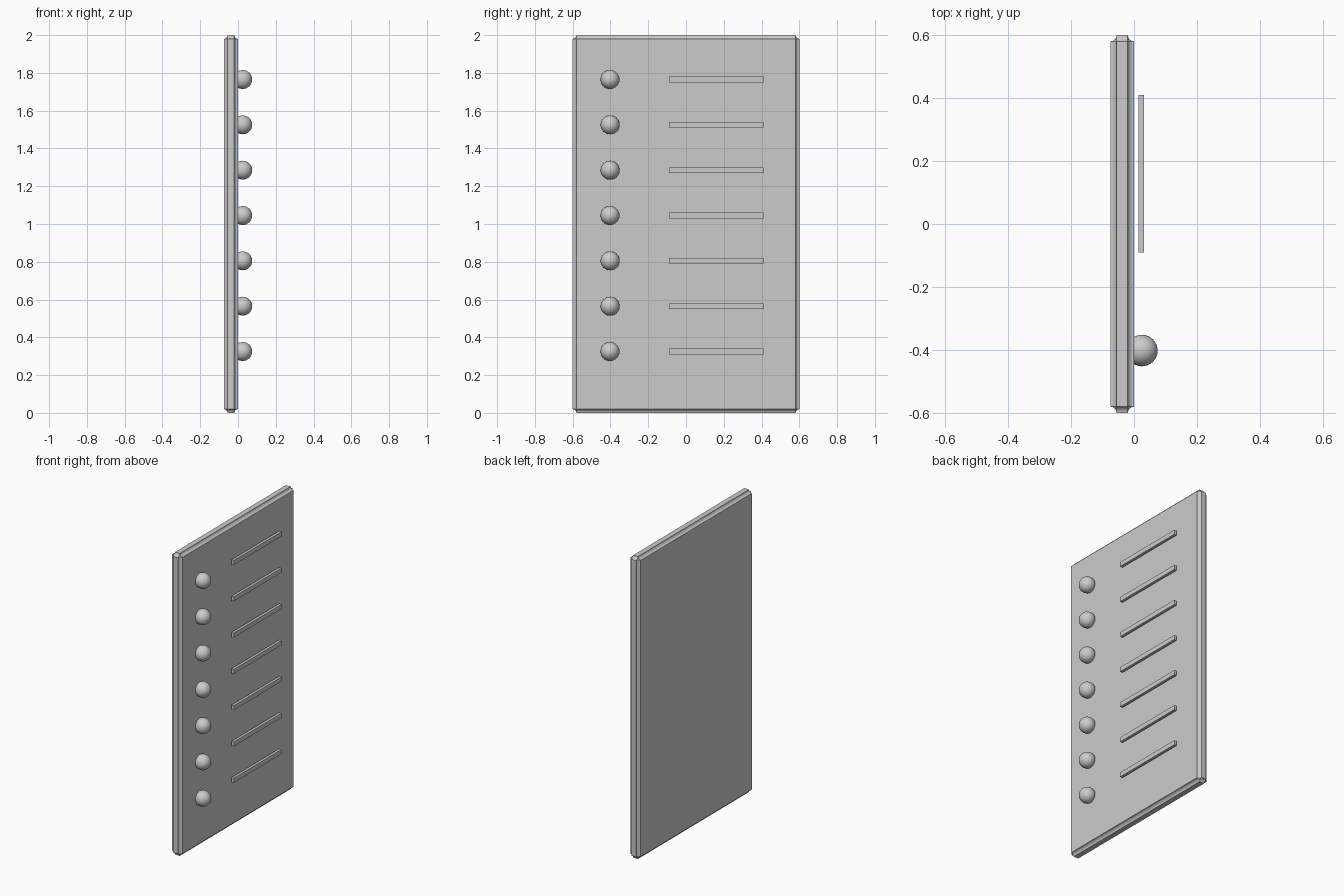
import bpy

if "Cube" in bpy.data.objects:
    bpy.data.objects.remove(bpy.data.objects["Cube"])

COUNT, FIRST_Z, STEP = 7, 0.325, 0.24


def box(name, center, size):
    bpy.ops.mesh.primitive_cube_add(size=1, location=center)
    ob = bpy.context.object
    ob.name = name
    ob.scale = size
    bpy.ops.object.transform_apply(location=False, rotation=False, scale=True)
    return ob


# Upright board with a small cove cut along every edge
board = box("board", (-0.0375, 0, 1), (0.075, 1.2, 2))
cove = board.modifiers.new("cove_edge", 'BEVEL')
cove.width = 0.02
cove.segments = 4
cove.profile = 0.1
cove.limit_method = 'ANGLE'

for i in range(COUNT):
    z = FIRST_Z + i * STEP

    # Round bullet knob, partly sunk into the board
    bpy.ops.mesh.primitive_uv_sphere_add(segments=32, ring_count=16, radius=0.05,
                                         location=(0.025, -0.402, z))
    knob = bpy.context.object
    knob.name = f"knob_{i + 1}"
    bpy.ops.object.shade_smooth()

    # Thin line bar standing just off the board
    box(f"bar_{i + 1}", (0.023, 0.16, z), (0.018, 0.5, 0.03))
